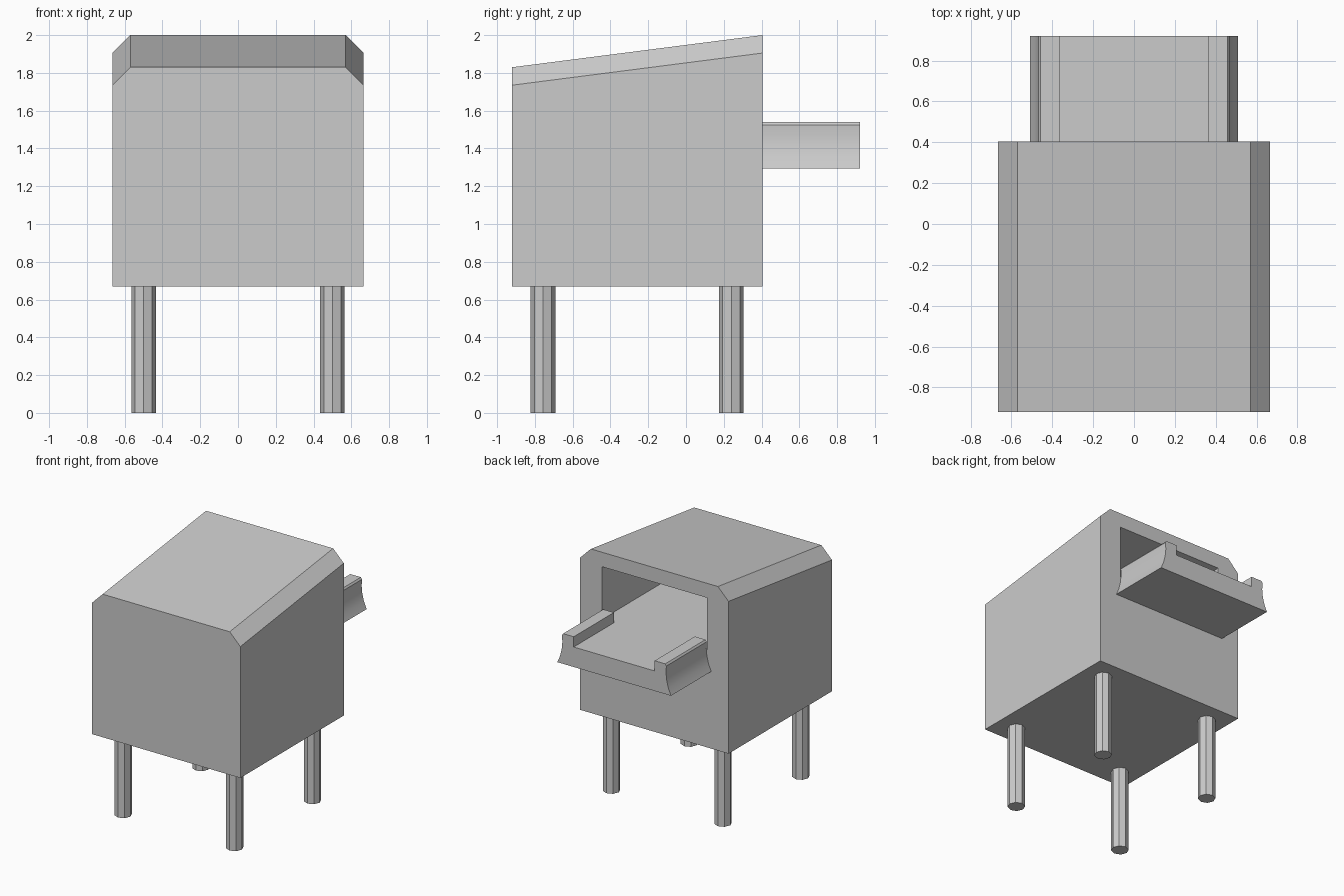
import bpy, bmesh
from math import radians

if "Cube" in bpy.data.objects:
    bpy.data.objects.remove(bpy.data.objects["Cube"])

FRONT, BACK, TRAY_END = -0.92, 0.405, 0.92


def loft(name, front, back, y0, y1):
    """Closed solid between two matching (x, z) outlines at y0 and y1."""
    bm = bmesh.new()
    a = [bm.verts.new((x, y0, z)) for x, z in front]
    b = [bm.verts.new((x, y1, z)) for x, z in back]
    bm.faces.new(a)
    bm.faces.new(b[::-1])
    n = len(a)
    for i in range(n):
        j = (i + 1) % n
        bm.faces.new((a[i], b[i], b[j], a[j]))
    bmesh.ops.recalc_face_normals(bm, faces=bm.faces)
    mesh = bpy.data.meshes.new(name)
    bm.to_mesh(mesh)
    bm.free()
    obj = bpy.data.objects.new(name, mesh)
    bpy.context.collection.objects.link(obj)
    return obj


def mirrored(half):
    """Complete a right-hand half outline across x = 0."""
    return half + [(-x, z) for x, z in reversed(half)]


def select_only(obj):
    bpy.ops.object.select_all(action='DESELECT')
    obj.select_set(True)
    bpy.context.view_layer.objects.active = obj


# Body: box with a sloping, chamfered roof
def body_section(top):
    return mirrored([(0.665, 0.67), (0.665, top - 0.095), (0.57, top)])


body = loft("body", body_section(1.83), body_section(2.0), FRONT, BACK)

# Deep opening in the back, its ceiling following the roof
def opening_section(top):
    return mirrored([(0.47, 1.457), (0.47, top)])


cutter = loft("opening_cutter", opening_section(1.735), opening_section(1.889),
              FRONT + 0.17, BACK + 0.05)
cutter.hide_render = True
cut = body.modifiers.new("opening", 'BOOLEAN')
cut.operation = 'DIFFERENCE'
cut.solver = 'EXACT'
cut.object = cutter
select_only(body)
bpy.ops.object.modifier_apply(modifier=cut.name)
bpy.data.objects.remove(cutter)

# Tray: flared concave sides and raised rails
tray_section = mirrored([
    (0.51, 1.295), (0.486, 1.35), (0.471, 1.41), (0.465, 1.47),
    (0.468, 1.525), (0.458, 1.54), (0.363, 1.54), (0.363, 1.457)])
tray = loft("tray", tray_section, tray_section, BACK, TRAY_END)
select_only(tray)
bpy.ops.object.shade_smooth_by_angle(angle=radians(25))

# Legs: four octagonal posts
for side, x in (("left", -0.5), ("right", 0.5)):
    for end, y in (("front", -0.757), ("back", 0.24)):
        bpy.ops.mesh.primitive_cylinder_add(
            vertices=8, radius=0.065, depth=0.67, location=(x, y, 0.335))
        bpy.context.object.name = f"{end}_{side}_leg"
